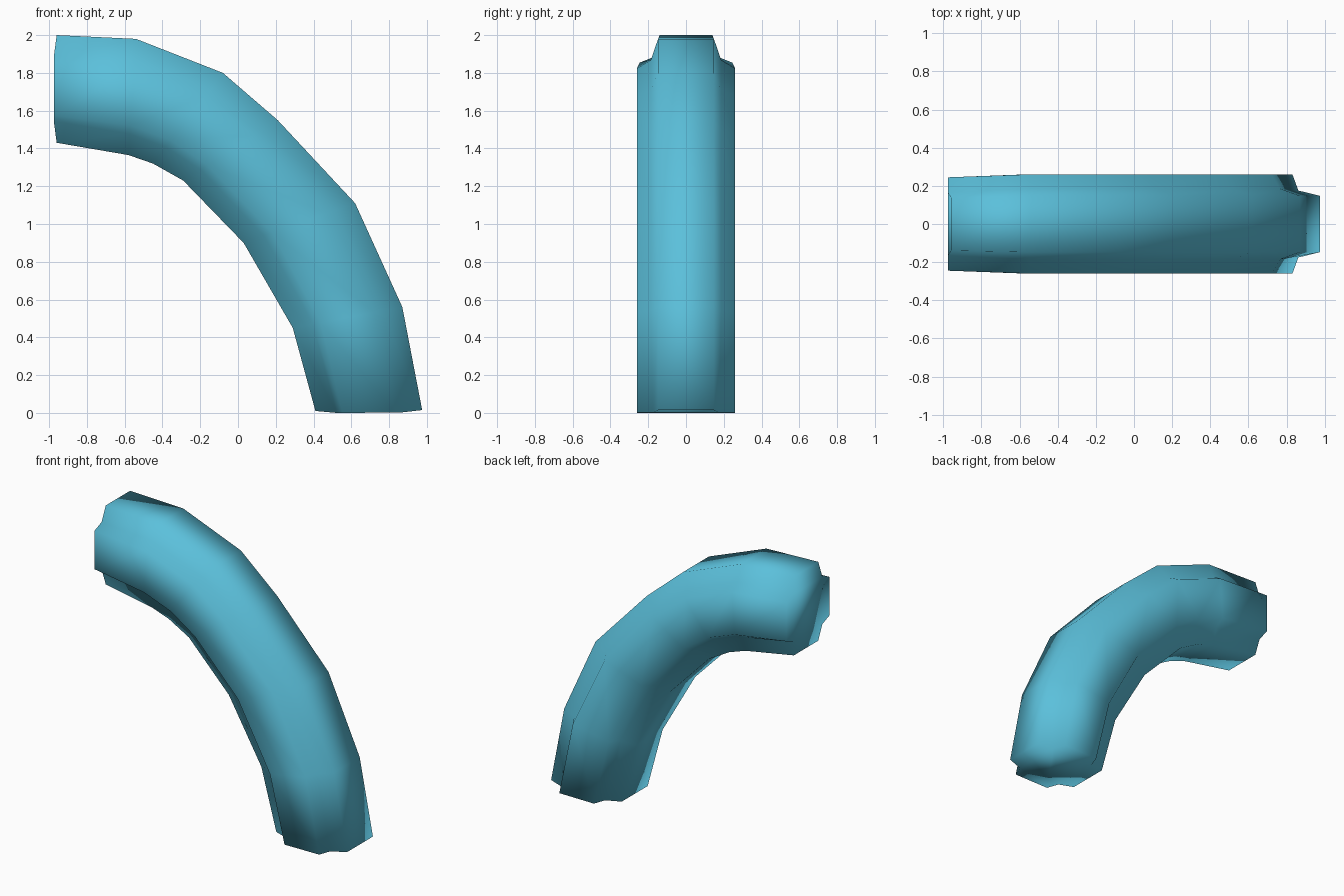
import bpy, bmesh
from mathutils import Vector

if "Cube" in bpy.data.objects:
    bpy.data.objects.remove(bpy.data.objects["Cube"])

# Outer-curve and inner-curve stations of the bend (x, z)
outer = [(-0.96, 2.0), (-0.54, 1.98), (-0.08, 1.80), (0.21, 1.55),
         (0.62, 1.11), (0.87, 0.56), (0.975, 0.015)]
inner = [(-0.96, 1.43), (-0.58, 1.365), (-0.45, 1.32), (-0.29, 1.23),
         (0.03, 0.90), (0.29, 0.45), (0.41, 0.01)]

# Quarter cross-section: (fraction of half depth, y); notched corner
quarter = [(1.0, 0.145), (0.60, 0.172), (0.49, 0.255)]


def section():
    """Mirror the quarter into a closed 12-sided notched loop."""
    q = quarter
    return (q + [(-f, y) for f, y in reversed(q)]
            + [(-f, -y) for f, y in q] + [(f, -y) for f, y in reversed(q)])


bm = bmesh.new()
rings = []
last = len(outer) - 1
for i, (o, n) in enumerate(zip(outer, inner)):
    o, n = Vector((o[0], 0, o[1])), Vector((n[0], 0, n[1]))
    mid, half = (o + n) / 2, (o - n) / 2
    ring = []
    for f, y in section():
        # notch softens slightly away from the ends
        if abs(f) == 0.60 and 0 < i < last:
            f, y = f * 1.06, y * 1.06
        p = mid + half * f + Vector((0, y * (0.96 if i == 0 else 1.02), 0))
        # end caps bulge a little at the sides
        if abs(f) < 0.9:
            if i == 0:
                p.x -= 0.015
            if i == last:
                p.z = max(0.0, p.z - 0.012)
        ring.append(bm.verts.new(p))
    rings.append(ring)

# Tube walls
for a, b in zip(rings, rings[1:]):
    for k in range(len(a)):
        j = (k + 1) % len(a)
        bm.faces.new((a[k], a[j], b[j], b[k]))
# End caps
bm.faces.new(rings[0])
bm.faces.new(rings[-1])
bmesh.ops.recalc_face_normals(bm, faces=bm.faces)
for f in bm.faces:
    f.smooth = True

me = bpy.data.meshes.new("curved_pipe")
bm.to_mesh(me)
bm.free()
pipe = bpy.data.objects.new("curved_pipe", me)
bpy.context.collection.objects.link(pipe)

# Light blue finish
mat = bpy.data.materials.new("light_blue")
mat.diffuse_color = (0.105, 0.527, 0.708, 1)
mat.use_nodes = True
mat.node_tree.nodes["Principled BSDF"].inputs["Base Color"].default_value = mat.diffuse_color
me.materials.append(mat)
